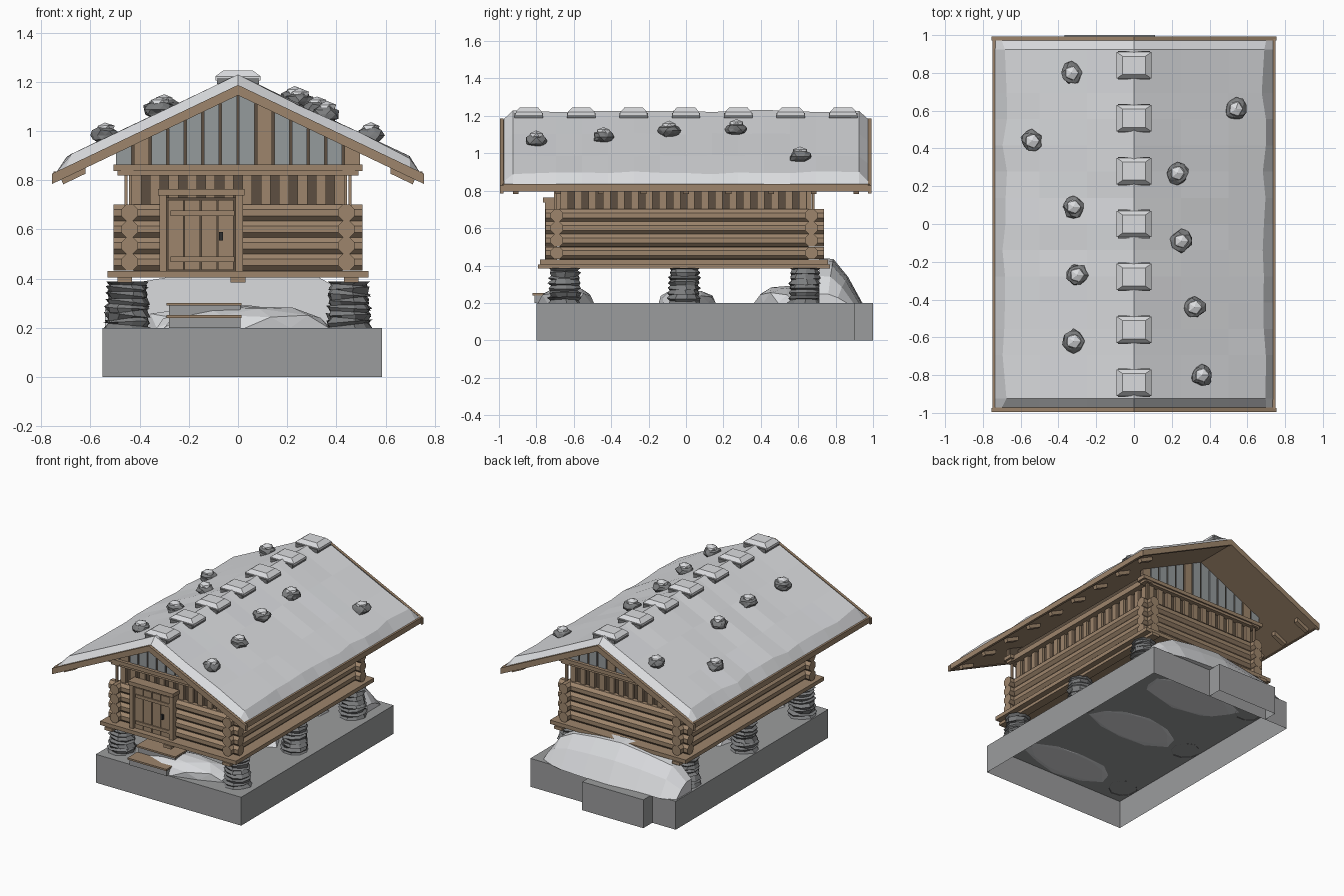
import bpy, bmesh, math, random
from mathutils import Matrix, Vector

random.seed(4)
cube = bpy.data.objects.get("Cube")
if cube:
    bpy.data.objects.remove(cube)


def material(name, r, g, b):
    m = bpy.data.materials.new(name)
    m.use_nodes = True
    m.diffuse_color = (r, g, b, 1)
    m.node_tree.nodes["Principled BSDF"].inputs["Base Color"].default_value = (r, g, b, 1)
    return m


SNOW = material("snow", .70, .71, .73)
GREY = material("ground grey", .33, .335, .34)
ROCK = material("dark rock", .2, .205, .21)
WOOD = material("warm wood", .34, .235, .15)
DARK = material("dark wood", .11, .078, .052)
PLANK = material("weathered plank", .30, .325, .335)
IRON = material("iron", .03, .03, .03)


def finish(name, bm, mat):
    bmesh.ops.recalc_face_normals(bm, faces=bm.faces)
    me = bpy.data.meshes.new(name)
    bm.to_mesh(me)
    bm.free()
    me.materials.append(mat)
    ob = bpy.data.objects.new(name, me)
    bpy.context.collection.objects.link(ob)
    return ob


def prism(bm, pts, y0, y1):
    a = [bm.verts.new((x, y0, z)) for x, z in pts]
    b = [bm.verts.new((x, y1, z)) for x, z in pts]
    faces = [bm.faces.new(a), bm.faces.new(b[::-1])]
    for i in range(len(a)):
        j = (i + 1) % len(a)
        faces.append(bm.faces.new((a[i], b[i], b[j], a[j])))
    return faces


def box(bm, x0, x1, y0, y1, z0, z1):
    return prism(bm, [(x0, z0), (x1, z0), (x1, z1), (x0, z1)], y0, y1)


def boxes(name, mat, *dims):
    bm = bmesh.new()
    for d in dims:
        box(bm, *d)
    return finish(name, bm, mat)


def roof_z(x, top=1.185):
    return top - .477 * abs(x)


def chevron(bm, half, top, bottom, y0, y1):
    pts = [(x, roof_z(x, top)) for x in (-half, 0, half)]
    pts += [(x, roof_z(x, bottom)) for x in (half, 0, -half)]
    prism(bm, pts, y0, y1)


def lump(bm, centre, size, jitter, floor=None, detail=2):
    """Rough low-poly boulder or heap."""
    c = Vector(centre)
    vs = bmesh.ops.create_icosphere(bm, subdivisions=detail, radius=1)["verts"]
    for v in vs:
        k = 1 + random.uniform(-jitter, jitter)
        v.co = c + Vector(a * s * k for a, s in zip(v.co, size))
        if floor is not None:
            v.co.z = max(v.co.z, floor)


def rings_mesh(bm, rings, closed):
    rows = [[bm.verts.new(p) for p in r] for r in rings]
    n = len(rows[0])
    for a, b in zip(rows, rows[1:]):
        for i in range(n if closed else n - 1):
            j = (i + 1) % n
            bm.faces.new((a[i], a[j], b[j], b[i]))
    return rows


# Ground slab, hollow underneath
bm = bmesh.new()
for dims in ((-.55, .585, -.8, .9, 0, .2), (-.367, .11, .9, 1, 0, .2)):
    faces = box(bm, *dims)
    bmesh.ops.delete(bm, geom=[faces[2]], context="FACES")
finish("ground_slab", bm, GREY)

# Snow heaps under the house
bm = bmesh.new()
for x, y, rx, ry, h in ((.03, -.63, .34, .15, .09), (0, 0, .33, .16, .07), (-.02, .54, .36, .17, .1)):
    lump(bm, (x, y, .2), (rx, ry, h), .1, .197)
finish("snow_heaps", bm, SNOW)

# Big drift against the back wall
bm = bmesh.new()
rings = []
for x, h in ((-.54, .35), (-.44, .75), (-.25, .88), (-.05, 1), (.15, .95), (.33, .85), (.44, .6), (.51, .2)):
    w = .5 + .5 * h + random.uniform(-.05, .05)
    rings.append([(x, .71, .198), (x, .71, .2 + .24 * h), (x, .71 + .08 * w, .2 + .235 * h),
                  (x, .71 + .16 * w, .2 + .14 * h), (x, .71 + .24 * w, .198)])
rows = rings_mesh(bm, rings, True)
bm.faces.new(rows[0])
bm.faces.new(rows[-1])
finish("back_snow_drift", bm, SNOW)

# Stacked stone pillars
bm = bmesh.new()
for px in (-.45, .45):
    for py in (-.65, -.01, .635):
        rings = []
        for k in range(15):
            r = (.07 if k % 2 else .084) + .012 * (1 - k / 14)
            turn, tilt = random.random(), random.uniform(-.012, .012)
            rings.append([])
            for s in range(9):
                t = math.tau * (s + .3 * turn) / 9
                q = r * random.uniform(.88, 1.06)
                rings[-1].append((px + q * math.cos(t), py + q * math.sin(t),
                                  .198 + .19 * k / 14 + tilt * math.cos(t) * (0 < k < 14)))
        rows = rings_mesh(bm, rings, True)
        bm.faces.new(rows[-1])
finish("stone_pillars", bm, ROCK)

# Entrance steps
boxes("entrance_steps", GREY, (-.28, .01, -.81, -.6, .2, .24), (-.28, .01, -.71, -.6, .24, .29))
boxes("step_treads", WOOD, (-.29, .015, -.82, -.71, .24, .252), (-.29, .015, -.72, -.59, .29, .302))

# Floor deck and bearers
boxes("floor_deck", WOOD, (-.53, .53, -.78, .76, .405, .432))
boxes("floor_bearers", WOOD, *[(x - .03, x + .03, -.79, .77, .385, .406) for x in (-.46, 0, .46)])

# Log walls with crossing corners
bm = bmesh.new()
spin = Matrix.Rotation(math.pi / 8, 4, "Z")
for k in range(4):
    z = .467 + .067 * k
    for along_x, off, length in ((1, -.69, 1.01), (1, .67, 1.01), (0, -.44, 1.49), (0, .44, 1.49)):
        place = Matrix.Translation((0, off, z) if along_x else (off, -.007, z))
        turn = Matrix.Rotation(math.pi / 2, 4, "Y" if along_x else "X")
        bmesh.ops.create_cone(bm, cap_ends=True, segments=8, radius1=.036, radius2=.036,
                              depth=length, matrix=place @ turn @ spin)
finish("log_walls", bm, WOOD)
boxes("wall_core", DARK, (-.425, .425, -.675, .655, .43, .93))

# Upright boards above the logs
dims = []
for i in range(-5, 7):
    x = i * .075 - .0375
    dims += [(x - .02, x + .02, y - .012, y + .012, .69, .84) for y in (-.68, .66)]
for i in range(18):
    y = -.65 + .075 * i
    dims += [(x - .012, x + .012, y - .02, y + .02, .69, .84) for x in (-.43, .43)]
dims += [(x - .007, x + .007, y - .007, y + .007, .69, .83) for x in (-.455, .455) for y in (-.7, .68)]
boxes("upright_boards", WOOD, *dims)

# Top beams around the walls
dims = [(-.505, .505, y - .035, y + .035, .837, .863) for y in (-.69, .67)]
dims += [(-.49, .49, y - .025, y + .025, .82, .838) for y in (-.69, .67)]
dims += [(x - .025, x + .025, -.72, .7, .825, .863) for x in (-.45, .45)]
boxes("top_beams", WOOD, *dims)

# Gables: dark backing with separate planks
back, grey, brown = bmesh.new(), bmesh.new(), bmesh.new()
W = 1 / 14
for side, y in ((-1, -.685), (1, .665)):
    prism(back, [(-.495, .86), (.495, .86), (.495, roof_z(.495, 1.16)), (0, 1.16),
                 (-.495, roof_z(.495, 1.16))], y - .01, y + .01)
    for i in range(14):
        a, b = -.5 + i * W + .005, -.5 + (i + 1) * W - .005
        pts = [(a, .86), (b, .86), (b, roof_z(b, 1.16)), (a, roof_z(a, 1.16))]
        prism(brown if i in (1, 8, 13) else grey, pts, y, y + side * .018)
finish("gable_backing", back, DARK)
finish("gable_planks", grey, PLANK)
finish("gable_brown_planks", brown, WOOD)

# Door with frame, cross bars and handle
boxes("door_backing", DARK, (-.3, .005, -.735, -.69, .43, .73))
boxes("door_planks", WOOD, *[(-.285 + .068 * i, -.222 + .068 * i, -.742, -.72, .435, .72) for i in range(4)])
boxes("door_bars", WOOD, *[(-.275, -.015, -.75, -.74, z, z + .022) for z in (.468, .655)])
boxes("door_frame", WOOD, (-.318, -.29, -.755, -.69, .43, .74), (-.01, .02, -.755, -.69, .43, .74),
      (-.325, .027, -.765, -.69, .738, .765))
boxes("door_handle", IRON, (-.078, -.06, -.755, -.74, .555, .59))

# Roof deck, barge boards, eave boards and rafter tails
bm = bmesh.new()
chevron(bm, .74, 1.18, 1.15, -.98, .98)
finish("roof_deck", bm, WOOD)
bm = bmesh.new()
for y in (-.995, .972):
    chevron(bm, .755, 1.187, 1.145, y, y + .02)
finish("barge_boards", bm, WOOD)
boxes("eave_boards", WOOD, *[(s * .742 - .008, s * .742 + .008, -.98, .98, .797, .835) for s in (-1, 1)])
bm = bmesh.new()
for s in (-1, 1):
    for i in range(9):
        y = -.91 + .2275 * i
        pts = [(s * x, roof_z(x, t)) for x, t in ((.62, 1.151), (.72, 1.151), (.71, 1.122), (.62, 1.122))]
        prism(bm, pts, y - .015, y + .015)
finish("rafter_tails", bm, WOOD)

# Snow blanket with wavy eaves
bm = bmesh.new()
rings = []
N = 14
for k in range(N + 1):
    end = k in (0, N)
    y = -.972 + 1.944 * k / N
    if k in (1, N - 1):
        y = math.copysign(.925, y)
    ring = []
    for x in (-.738, -.70, -.5, -.25, 0, .25, .5, .70, .738):
        rim = abs(x) > .73
        h = .002 if end or rim else .042 + random.uniform(-.006, .006)
        if abs(x) == .70 and not end:
            x *= 1 - random.uniform(0, .04)
        ring.append((x, y, roof_z(x, 1.183) + h))
    rings.append(ring)
rings_mesh(bm, rings, False)
finish("roof_snow", bm, SNOW)

# Ridge stones with snow caps
slabs, caps = bmesh.new(), bmesh.new()
for i in range(7):
    y = -.84 + .28 * i
    box(slabs, -.085, .085, y - .076, y + .076, 1.19, 1.215)
    rings = [[(sx * w, y + sy * d, z) for sx, sy in ((-1, -1), (1, -1), (1, 1), (-1, 1))]
             for w, d, z in ((.092, .07, 1.205), (.092, .07, 1.222), (.06, .048, 1.246))]
    rows = rings_mesh(caps, rings, True)
    caps.faces.new(rows[-1])
finish("ridge_stones", slabs, ROCK)
finish("ridge_snow_caps", caps, SNOW)

# Loose roof stones with snow caps
stones, caps = bmesh.new(), bmesh.new()
for x, y in ((-.33, .8), (-.54, .44), (-.32, .09), (-.3, -.27), (-.32, -.62),
             (.54, .61), (.23, .27), (.25, -.09), (.32, -.44), (.36, -.8)):
    z = roof_z(x, 1.225)
    lump(stones, (x, y, z + .015), (.058, .058, .036), .16)
    lump(caps, (x, y, z + .042), (.042, .042, .026), .08, detail=1)
finish("roof_stones", stones, ROCK)
finish("roof_stone_snow", caps, SNOW)
